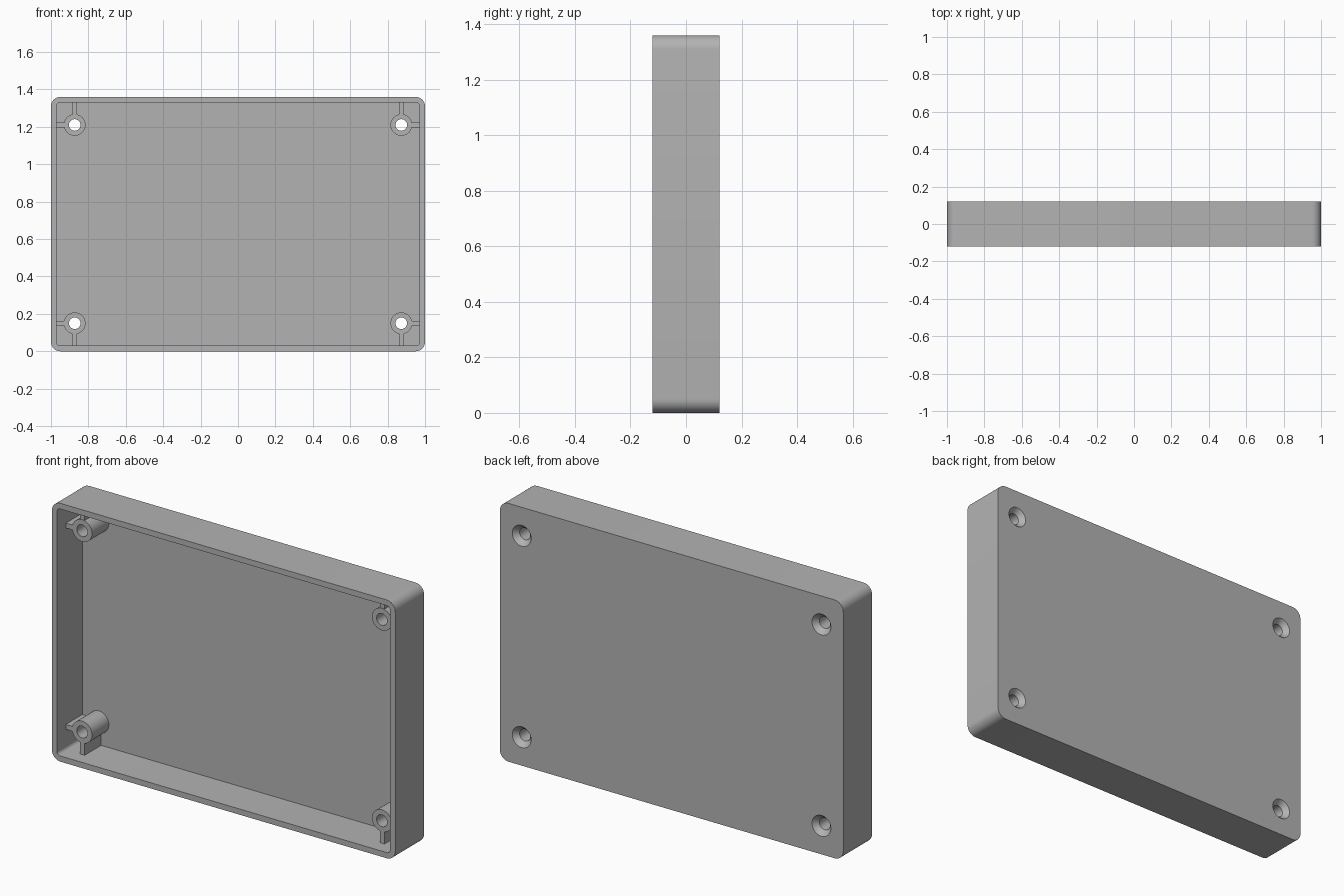
import bpy, bmesh, math

if "Cube" in bpy.data.objects:
    bpy.data.objects.remove(bpy.data.objects["Cube"])

W, H, D = 1.0, 1.36, 0.12            # half width, height, half depth
WALL = 0.03
POST_X, POST_DZ = 0.873, 0.53        # screw post offsets from the centre
POST_FRONT, FLOOR = -0.05, D - WALL
R_POST, R_HOLE, R_SINK = 0.058, 0.031, 0.055

grey = bpy.data.materials.new("plastic grey")
grey.diffuse_color = (0.45, 0.45, 0.45, 1)
grey.use_nodes = True
grey.node_tree.nodes["Principled BSDF"].inputs["Base Color"].default_value = grey.diffuse_color


def finish(name, bm):
    bmesh.ops.recalc_face_normals(bm, faces=bm.faces)
    me = bpy.data.meshes.new(name)
    bm.to_mesh(me)
    bm.free()
    me.materials.append(grey)
    ob = bpy.data.objects.new(name, me)
    bpy.context.collection.objects.link(ob)
    return ob


def smooth(ob):
    bpy.ops.object.select_all(action='DESELECT')
    ob.select_set(True)
    bpy.context.view_layer.objects.active = ob
    bpy.ops.object.shade_smooth_by_angle(angle=math.radians(30))


def rounded_slab(name, hx, z0, z1, r, y0, y1, steps=8):
    """Rounded rectangle in the xz plane, extruded along y."""
    bm = bmesh.new()
    zc, hz = (z0 + z1) / 2, (z1 - z0) / 2
    pts = []
    for q, (sx, sz) in enumerate(((1, 1), (-1, 1), (-1, -1), (1, -1))):
        for i in range(steps + 1):
            a = math.pi / 2 * (q + i / steps)
            pts.append((sx * (hx - r) + r * math.cos(a), y0,
                        zc + sz * (hz - r) + r * math.sin(a)))
    face = bm.faces.new([bm.verts.new(p) for p in pts])
    new = bmesh.ops.extrude_face_region(bm, geom=[face])["geom"]
    verts = [v for v in new if isinstance(v, bmesh.types.BMVert)]
    bmesh.ops.translate(bm, verts=verts, vec=(0, y1 - y0, 0))
    return finish(name, bm)


def lathe(name, profile, x, z, closed, n=32):
    """Revolve (radius, y) points about a y-parallel axis."""
    bm = bmesh.new()
    rings = [[bm.verts.new((x + r * math.cos(2 * math.pi * i / n), y,
                            z + r * math.sin(2 * math.pi * i / n)))
              for i in range(n)] for r, y in profile]
    pairs = list(zip(rings, rings[1:]))
    if closed:
        pairs.append((rings[-1], rings[0]))
    else:
        bm.faces.new(rings[0])
        bm.faces.new(rings[-1])
    for a, b in pairs:
        for i in range(n):
            j = (i + 1) % n
            bm.faces.new((a[i], a[j], b[j], b[i]))
    return finish(name, bm)


def box(name, x0, x1, y0, y1, z0, z1):
    bm = bmesh.new()
    bmesh.ops.create_cube(bm, size=1)
    for v in bm.verts:
        v.co = ((x0 + x1) / 2 + v.co.x * (x1 - x0),
                (y0 + y1) / 2 + v.co.y * (y1 - y0),
                (z0 + z1) / 2 + v.co.z * (z1 - z0))
    return finish(name, bm)


def cut(ob, cutter):
    mod = ob.modifiers.new("cut", 'BOOLEAN')
    mod.operation, mod.solver, mod.object = 'DIFFERENCE', 'EXACT', cutter
    bpy.context.view_layer.objects.active = ob
    bpy.ops.object.modifier_apply(modifier=mod.name)
    bpy.data.objects.remove(cutter)


# Open tray: outer shell minus cavity
tray = rounded_slab("tray", W, 0, H, 0.05, -D, D)
cut(tray, rounded_slab("cavity_cutter", W - WALL, WALL, H - WALL, 0.018, -D - 0.1, FLOOR))

for sx in (-1, 1):
    for sz in (-1, 1):
        x, z = sx * POST_X, H / 2 + sz * POST_DZ
        # Countersunk screw hole through the tray floor
        cut(tray, lathe("hole_cutter", [(R_HOLE, 0), (R_HOLE, D - 0.027),
                                        (R_SINK, D), (R_SINK, D + 0.05)], x, z, False))
        # Hollow screw post
        smooth(lathe("screw_post", [(R_HOLE, POST_FRONT), (R_POST, POST_FRONT),
                                    (R_POST, FLOOR), (R_HOLE, FLOOR)], x, z, True))
        # Ribs tying the post to the side and end walls
        t, inner, front = 0.013, 0.05, POST_FRONT + 0.003
        xs = sorted((x + sx * inner, sx * (W - WALL)))
        box("side_rib", *xs, front, FLOOR, z - t, z + t)
        zs = sorted((z + sz * inner, H / 2 + sz * (H / 2 - WALL)))
        box("end_rib", x - t, x + t, front, FLOOR, *zs)
smooth(tray)
